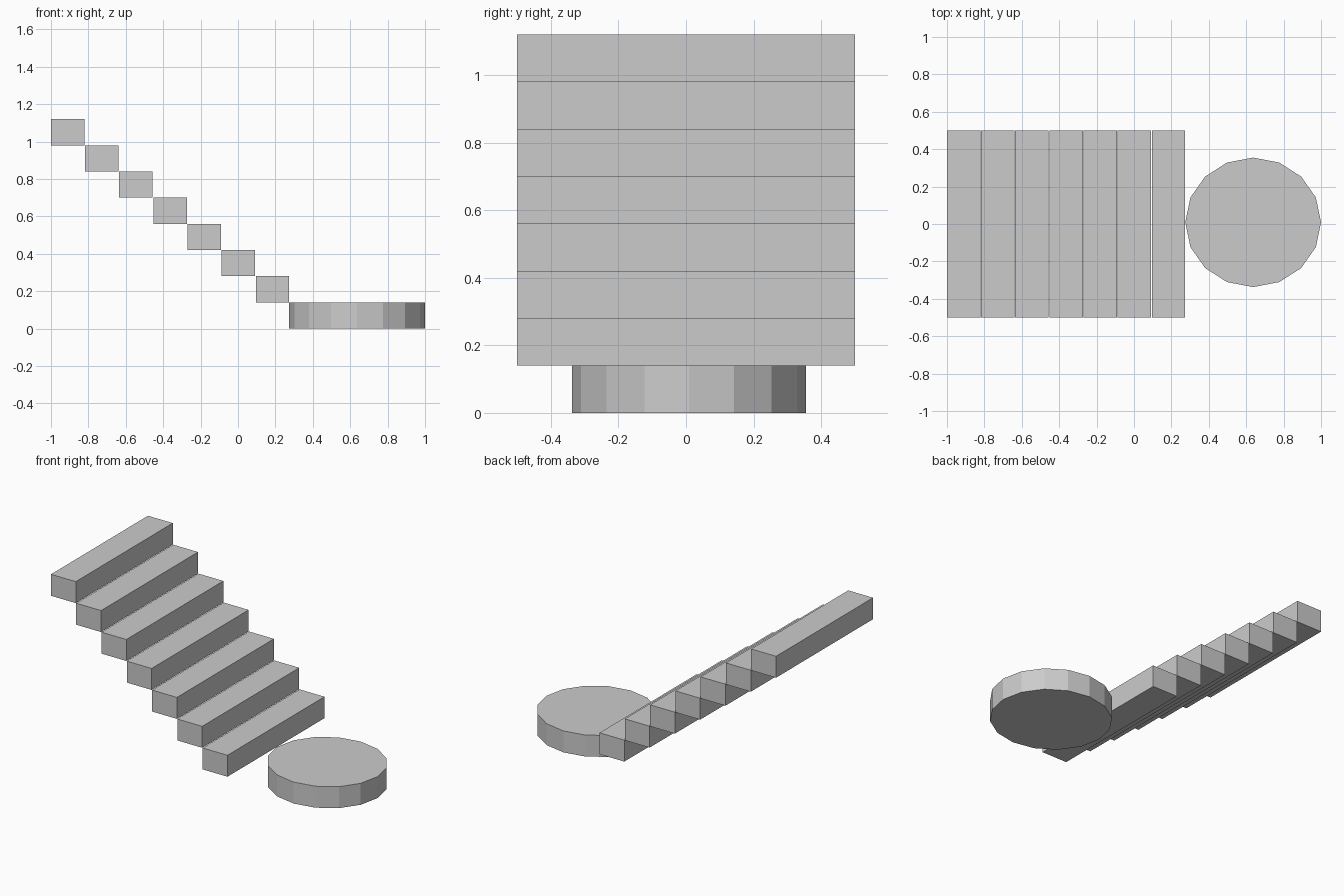
import bpy

if "Cube" in bpy.data.objects:
    bpy.data.objects.remove(bpy.data.objects["Cube"])

STEPS = 7
RISE = 0.14      # height of every tread
PITCH = 0.1825   # spacing of treads along x
DEPTH = 0.179    # tread depth

# Round landing slab at the foot of the stairs (16 sides, slightly oval)
bpy.ops.mesh.primitive_cylinder_add(vertices=16, radius=1, depth=1,
                                    location=(0.637, 0.009, RISE / 2))
landing = bpy.context.object
landing.name = "round_landing"
landing.scale = (0.363, 0.346, RISE)

# Floating treads, rising towards -x
for i in range(STEPS):
    x = -1 + DEPTH / 2 + PITCH * (STEPS - 1 - i)
    bpy.ops.mesh.primitive_cube_add(size=1, location=(x, 0, RISE * (i + 1.5)))
    tread = bpy.context.object
    tread.name = f"stair_tread_{i + 1}"
    tread.scale = (DEPTH, 1.0, RISE)
